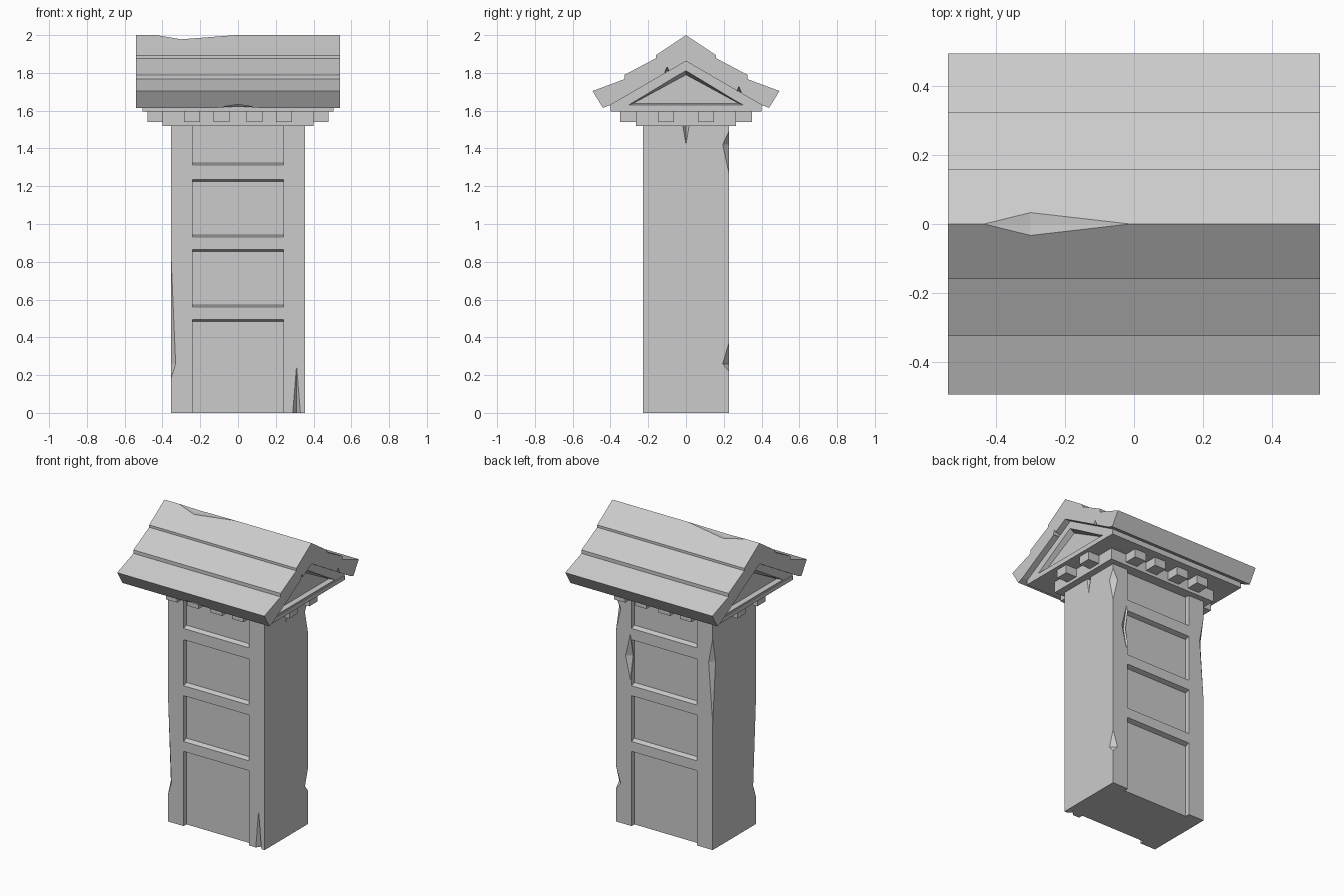
import bpy
import bmesh
from mathutils import Vector

cube = bpy.data.objects.get("Cube")
if cube:
    bpy.data.objects.remove(cube, do_unlink=True)

stone = bpy.data.materials.new("grey_stone")
stone.use_nodes = True
GREY = (0.6, 0.6, 0.6, 1)
stone.diffuse_color = GREY
stone.node_tree.nodes["Principled BSDF"].inputs["Base Color"].default_value = GREY


def finish(name, bm):
    bmesh.ops.recalc_face_normals(bm, faces=bm.faces)
    mesh = bpy.data.meshes.new(name)
    bm.to_mesh(mesh)
    bm.free()
    mesh.materials.append(stone)
    obj = bpy.data.objects.new(name, mesh)
    bpy.context.collection.objects.link(obj)
    return obj


def prism(name, x0, x1, profile, end_profile=None):
    """Sweep a (y, z) outline along x, optionally changing to a second outline."""
    bm = bmesh.new()
    a = [bm.verts.new((x0, y, z)) for y, z in profile]
    b = [bm.verts.new((x1, y, z)) for y, z in end_profile or profile]
    bm.faces.new(a)
    bm.faces.new(b[::-1])
    for i in range(len(a)):
        j = (i + 1) % len(a)
        bm.faces.new((a[i], a[j], b[j], b[i]))
    return finish(name, bm)


def box(name, x0, x1, y0, y1, z0, z1):
    return prism(name, x0, x1, [(y0, z0), (y1, z0), (y1, z1), (y0, z1)])


def cut(target, cutter):
    cutter.hide_render = True
    mod = target.modifiers.new("cut", "BOOLEAN")
    mod.operation = "DIFFERENCE"
    mod.solver = "EXACT"
    mod.object = cutter
    bpy.context.view_layer.objects.active = target
    bpy.ops.object.modifier_apply(modifier=mod.name)
    bpy.data.objects.remove(cutter, do_unlink=True)


def chip(target, start, end, mid, u, v):
    """Knock out a long four-sided spindle between two points."""
    mid, u, v = Vector(mid), Vector(u), Vector(v)
    bm = bmesh.new()
    tips = [bm.verts.new(start), bm.verts.new(end)]
    ring = [bm.verts.new(mid + d) for d in (u, v, -u, -v)]
    for i in range(4):
        for tip in tips:
            bm.faces.new((tip, ring[i], ring[(i + 1) % 4]))
    cut(target, finish("chip_cutter", bm))


def upright_chip(target, x, y, low, mid, high, rx, ry):
    chip(target, (x, y, low), (x, y, high), (x, y, mid), (rx, 0, 0), (0, ry, 0))


# Shaft with four recessed panels front and back
W, D, TOP = 0.355, 0.227, 1.54
shaft = box("shaft", -W, W, -D, D, 0, TOP)
for low, high in ((-0.1, 0.497), (0.56, 0.867), (0.93, 1.238), (1.31, 1.6)):
    for s in (-1, 1):
        outline = [(s * 0.26, low - 0.01), (s * 0.26, high + 0.01),
                   (s * 0.197, high - 0.012), (s * 0.197, low + 0.012)]
        cut(shaft, prism("panel_cutter", -0.24, 0.24, outline))

# Worn corners and cracks of the shaft
upright_chip(shaft, W, D, 1.27, 1.42, 1.49, 0.035, 0.033)
upright_chip(shaft, W, D, 0.22, 0.26, 0.37, 0.035, 0.033)
upright_chip(shaft, -W, D, 0.84, 1.24, 1.40, 0.03, 0.03)
upright_chip(shaft, -W, -D, 0.18, 0.26, 0.84, 0.025, 0.03)
upright_chip(shaft, 0.25, D, 0.97, 1.12, 1.27, 0.035, 0.03)
upright_chip(shaft, 0.31, -D, -0.1, -0.02, 0.25, 0.022, 0.03)
upright_chip(shaft, W, 0, 1.42, 1.54, 1.6, 0.03, 0.02)

# Cornice: core block, dentils and slab
box("cornice_core", -0.40, 0.40, -0.265, 0.265, 1.52, 1.60)
for s in (-1, 1):
    for x in (-0.243, -0.087, 0.087, 0.243):
        y0, y1 = sorted((s * 0.25, s * 0.35))
        box("dentil", x - 0.042, x + 0.042, y0, y1, 1.54, 1.60)
    for y in (-0.105, 0.105):
        x0, x1 = sorted((s * 0.39, s * 0.48))
        box("dentil", x0, x1, y - 0.042, y + 0.042, 1.54, 1.60)
box("cornice_slab", -0.505, 0.505, -0.40, 0.40, 1.595, 1.622)

# Pediment with a sunk triangle at each end
pediment = prism("pediment", -0.5, 0.5, [(-0.40, 1.615), (0.40, 1.615), (0.40, 1.632), (0, 1.87), (-0.40, 1.632)])
outer = [(-0.305, 1.63), (0.305, 1.63), (0, 1.815)]
inner = [(-0.28, 1.638), (0.28, 1.638), (0, 1.79)]
for s in (-1, 1):
    cut(pediment, prism("triangle_cutter", s * 0.505, s * 0.47, outer, inner))

# Roof of three overlapping courses on each slope
slope = [(0.16, 1.893), (0.16, 1.877), (0.325, 1.79), (0.325, 1.767),
         (0.495, 1.704), (0.44, 1.615), (0.40, 1.63)]
mirrored = [(-y, z) for y, z in reversed(slope)]
roof = prism("roof", -0.54, 0.54, [(0, 2.0)] + slope + [(0, 1.862)] + mirrored)

# Worn ridge, front eave and gable ends
chip(roof, (-0.44, 0, 2.001), (0, 0, 2.001), (-0.3, 0, 2.001), (0, 0.3, 0), (0, 0, 0.026))
chip(roof, (-0.12, -0.44, 1.614), (0.12, -0.44, 1.614), (0, -0.44, 1.614), (0, 0.03, 0), (0, 0, 0.03))
for y, z in ((-0.1, 1.805), (0.28, 1.70)):
    chip(roof, (0.45, y, z), (0.65, y, z), (0.56, y, z), (0, 0.015, 0), (0, 0, 0.035))
